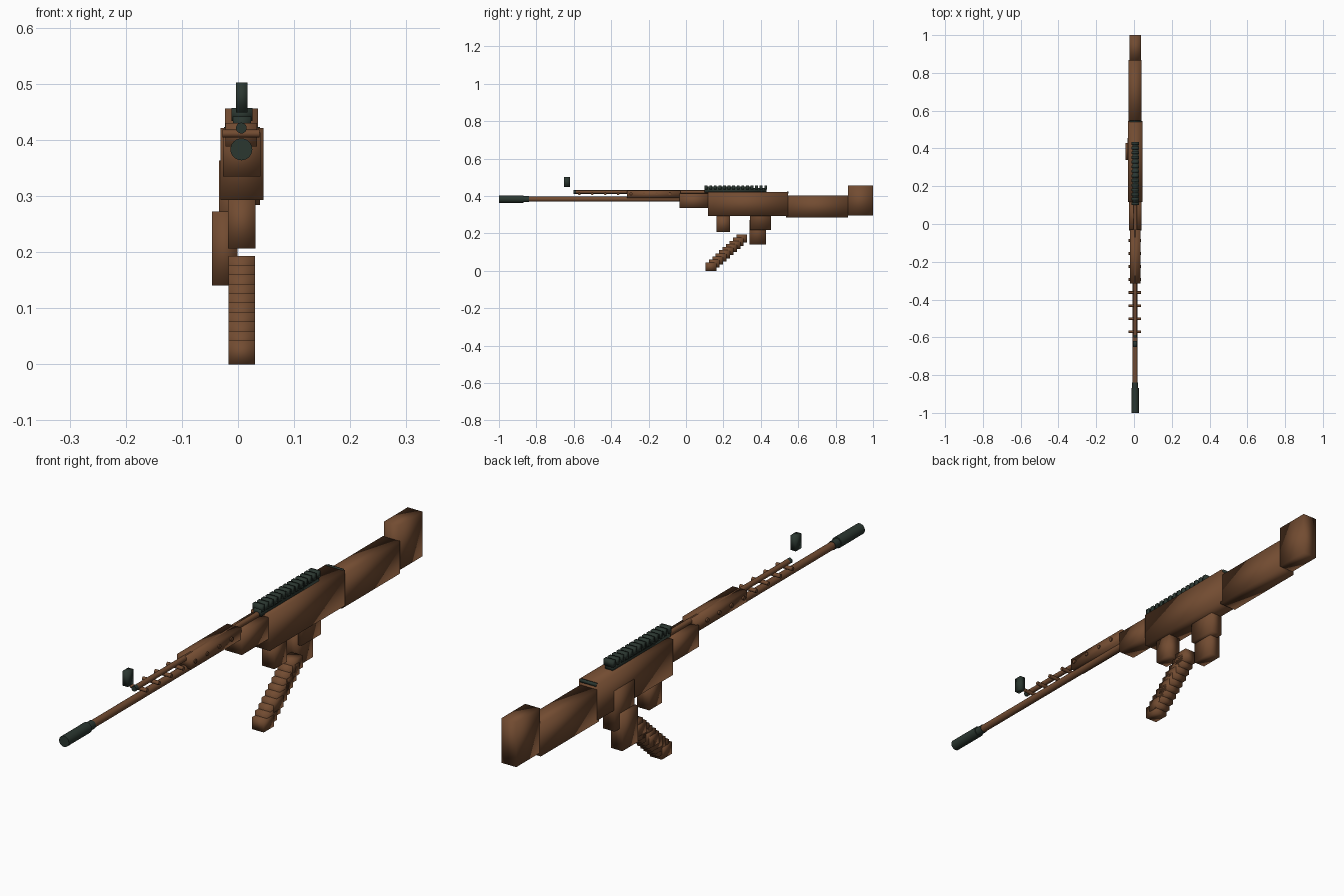
import bpy, bmesh, math
from mathutils import Matrix

if "Cube" in bpy.data.objects:
    bpy.data.objects.remove(bpy.data.objects["Cube"])


def material(name, rgb):
    m = bpy.data.materials.new(name)
    m.diffuse_color = (*rgb, 1)
    m.use_nodes = True
    m.node_tree.nodes["Principled BSDF"].inputs["Base Color"].default_value = m.diffuse_color
    return m


BROWN = material("rusty brown", (0.17, 0.072, 0.031))
DARK = material("dark green steel", (0.024, 0.038, 0.030))
CX = 0.006  # centre line of the barrel and action


def finish(name, bm, mat):
    mesh = bpy.data.meshes.new(name)
    bm.to_mesh(mesh)
    bm.free()
    mesh.materials.append(mat)
    ob = bpy.data.objects.new(name, mesh)
    bpy.context.collection.objects.link(ob)
    return ob


def boxes(name, mat, ranges):
    """Softly shaded boxes given as (x0, x1, y0, y1, z0, z1)."""
    bm = bmesh.new()
    for x0, x1, y0, y1, z0, z1 in ranges:
        m = Matrix.Translation(((x0 + x1) / 2, (y0 + y1) / 2, (z0 + z1) / 2))
        m = m @ Matrix.Diagonal((x1 - x0, y1 - y0, z1 - z0, 1))
        bmesh.ops.create_cube(bm, size=1, matrix=m)
    for f in bm.faces:
        f.smooth = True
    return finish(name, bm, mat)


def rods(name, mat, items, axis='Y', sides=24):
    """Cylinders given as (start, end, other, z, radius) along Y or X."""
    bm = bmesh.new()
    for a, b, other, z, r in items:
        mid = (a + b) / 2
        if axis == 'Y':
            m = Matrix.Translation((other, mid, z)) @ Matrix.Rotation(math.pi / 2, 4, 'X')
        else:
            m = Matrix.Translation((mid, other, z)) @ Matrix.Rotation(math.pi / 2, 4, 'Y')
        bmesh.ops.create_cone(bm, cap_ends=True, segments=sides, radius1=r,
                              radius2=r, depth=b - a, matrix=m)
    for f in bm.faces:
        f.smooth = len(f.verts) == 4
    for e in bm.edges:
        e.smooth = all(len(f.verts) == 4 for f in e.link_faces)
    return finish(name, bm, mat)


# Barrel and muzzle
rods("barrel", BROWN, [(-0.85, 0.0, CX, 0.383, 0.0135)])
rods("muzzle_brake", DARK, [(-1.0, -0.868, CX, 0.383, 0.0195),
                            (-0.869, -0.84, CX, 0.383, 0.0155)])

# Gas tube over the barrel with cross pins and dark tip
rods("gas_tube", BROWN, [(-0.59, 0.13, CX, 0.421, 0.0095)])
rods("gas_tube_tip", DARK, [(-0.602, -0.588, CX, 0.421, 0.0096)])
rods("cross_pins", BROWN,
     [(-0.028, 0.038, -0.57 + 0.069 * i, 0.411, 0.007) for i in range(8)], 'X', 12)

# Front sight post
boxes("front_sight", DARK, [(-0.004, 0.017, -0.652, -0.62, 0.449, 0.502)])

# Fore-end, receiver, stock
boxes("handguard", BROWN, [(-0.022, 0.034, -0.315, -0.03, 0.388, 0.43)])
boxes("front_block", BROWN, [(-0.027, 0.040, -0.035, 0.12, 0.335, 0.413)])
boxes("receiver", BROWN, [(-0.031, 0.045, 0.117, 0.546, 0.293, 0.421)])
boxes("stock", BROWN, [(-0.028, 0.039, 0.535, 0.867, 0.284, 0.402)])
boxes("butt", BROWN, [(-0.023, 0.036, 0.865, 1.0, 0.295, 0.456)])
boxes("rear_plate", DARK, [(-0.025, 0.039, 0.539, 0.549, 0.413, 0.4225)])

# Top rail with teeth
boxes("rail_base", DARK, [(-0.009, 0.023, 0.10, 0.43, 0.418, 0.442),
                          (-0.009, 0.023, 0.10, 0.36, 0.43, 0.451)])
boxes("rail_teeth", DARK,
      [(-0.012, 0.026, 0.10 + 0.0245 * i, 0.115 + 0.0245 * i, 0.434, 0.457)
       for i in range(14)])

# Magazine well and stepped, slanted magazine
boxes("magazine_well", BROWN, [(-0.018, 0.031, 0.163, 0.235, 0.206, 0.30)])
boxes("magazine", BROWN,
      [(-0.017, 0.030, 0.104 + 0.0183 * i, 0.162 + 0.0183 * i,
        0.0167 * i, 0.0167 * i + 0.043) for i in range(10)])

# Trigger block and grip, offset to the left
boxes("trigger_block", BROWN, [(-0.034, 0.014, 0.342, 0.454, 0.217, 0.363)])
boxes("grip", BROWN, [(-0.046, -0.001, 0.34, 0.428, 0.14, 0.272)])
